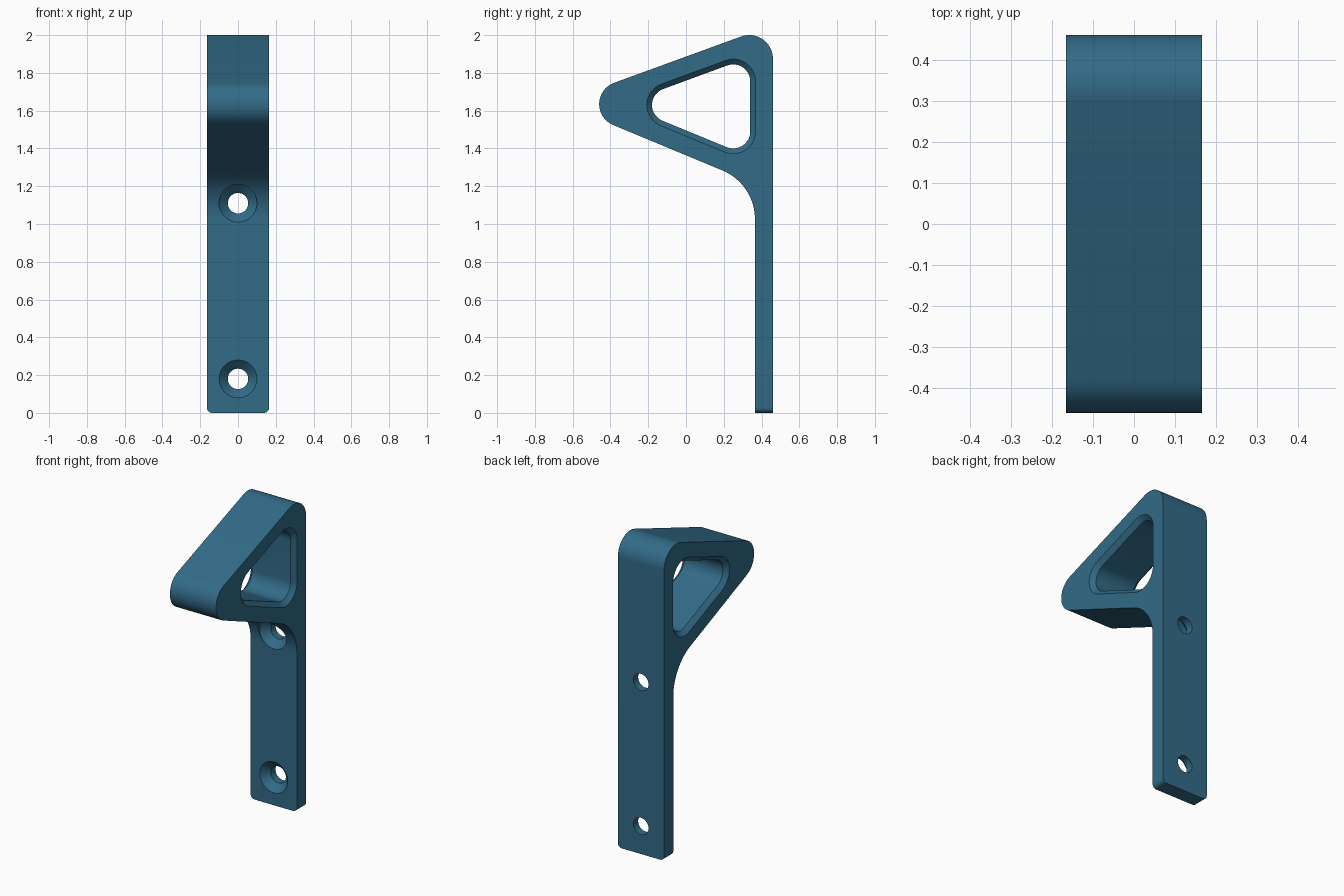
import bpy, bmesh, math
from mathutils import Vector

if "Cube" in bpy.data.objects:
    bpy.data.objects.remove(bpy.data.objects["Cube"])

W = 0.165          # half width
BACK, FACE = 0.46, 0.365   # back and front planes of the mounting plate

blue = bpy.data.materials.new("steel blue")
blue.diffuse_color = (0.032, 0.147, 0.245, 1)
blue.use_nodes = True
blue.node_tree.nodes["Principled BSDF"].inputs["Base Color"].default_value = blue.diffuse_color


def rounded(corners, seg=20):
    """Polygon of (y, z, radius) corners with every corner filleted."""
    out = []
    n = len(corners)
    for i, (y, z, r) in enumerate(corners):
        p = Vector((y, z))
        if r == 0:
            out.append(p)
            continue
        a = (Vector(corners[i - 1][:2]) - p).normalized()
        b = (Vector(corners[(i + 1) % n][:2]) - p).normalized()
        half = math.acos(a.dot(b)) / 2
        centre = p + (a + b).normalized() * (r / math.sin(half))
        s = p + a * (r / math.tan(half)) - centre
        e = p + b * (r / math.tan(half)) - centre
        start = math.atan2(s.y, s.x)
        sweep = math.atan2(s.x * e.y - s.y * e.x, s.dot(e))
        for k in range(seg + 1):
            t = start + sweep * k / seg
            out.append(centre + r * Vector((math.cos(t), math.sin(t))))
    return out


def offset_triangle(centres, r, seg=14):
    """Counter-clockwise triangle of arc centres grown outwards by r."""
    out = []
    for i in range(3):
        c = Vector(centres[i])
        d0 = c - Vector(centres[i - 1])
        d1 = Vector(centres[(i + 1) % 3]) - c
        a0 = math.atan2(-d0.x, d0.y)
        turn = (math.atan2(-d1.x, d1.y) - a0) % (2 * math.pi)
        for k in range(seg + 1):
            t = a0 + turn * k / seg
            out.append(c + r * Vector((math.cos(t), math.sin(t))))
    return out


def loft(name, rings):
    """Closed solid through rings of equal point count."""
    bm = bmesh.new()
    loops = [[bm.verts.new(p) for p in ring] for ring in rings]
    n = len(loops[0])
    bm.faces.new(loops[0][::-1])
    bm.faces.new(loops[-1])
    for a, b in zip(loops, loops[1:]):
        for i in range(n):
            j = (i + 1) % n
            bm.faces.new((a[i], a[j], b[j], b[i]))
    bmesh.ops.recalc_face_normals(bm, faces=bm.faces[:])
    me = bpy.data.meshes.new(name)
    bm.to_mesh(me)
    bm.free()
    me.materials.append(blue)
    ob = bpy.data.objects.new(name, me)
    bpy.context.collection.objects.link(ob)
    return ob


def side_ring(points, x):
    return [(x, p.x, p.y) for p in points]


# Hook and plate in one side profile
profile = rounded([
    (BACK, 0, 0), (BACK, 2.054, 0.125), (-0.67, 1.642, 0.12),
    (FACE, 1.212, 0.28), (FACE, 0, 0)])
hook = loft("wall_hook", [side_ring(profile, -W), side_ring(profile, W)])

# Rounded lower corners of the plate
bm = bmesh.new()
bm.from_mesh(hook.data)
low = [e for e in bm.edges if all(v.co.z < 1e-4 for v in e.verts)
       and abs(e.verts[0].co.x - e.verts[1].co.x) < 1e-4]
bmesh.ops.bevel(bm, geom=low, offset=0.028, segments=8, profile=0.5, affect='EDGES')
bm.to_mesh(hook.data)
bm.free()

# Triangular opening with chamfered rims on both sides
centres = [(-0.09, 1.63), (0.25, 1.49), (0.25, 1.755)]
CH, OVER = 0.028, 0.02
inner = offset_triangle(centres, 0.09)
outer = offset_triangle(centres, 0.09 + CH + OVER)
cutters = [loft("opening_cutter", [
    side_ring(outer, -W - OVER), side_ring(inner, -W + CH),
    side_ring(inner, W - CH), side_ring(outer, W + OVER)])]


# Countersunk screw holes
def circle(r, y, z, n=48):
    return [(r * math.cos(2 * math.pi * k / n), y, z + r * math.sin(2 * math.pi * k / n))
            for k in range(n)]


for z in (0.18, 1.11):
    cutters.append(loft("screw_hole_cutter", [
        circle(0.1, 0.15, z), circle(0.1, FACE, z),
        circle(0.054, FACE + 0.046, z), circle(0.054, BACK + 0.05, z)]))

bpy.context.view_layer.objects.active = hook
hook.select_set(True)
for c in cutters:
    c.hide_render = True
    m = hook.modifiers.new("cut", 'BOOLEAN')
    m.operation, m.solver, m.object = 'DIFFERENCE', 'EXACT', c
    bpy.ops.object.modifier_apply(modifier=m.name)
    bpy.data.objects.remove(c)

bpy.ops.object.shade_smooth_by_angle(angle=math.radians(25))
